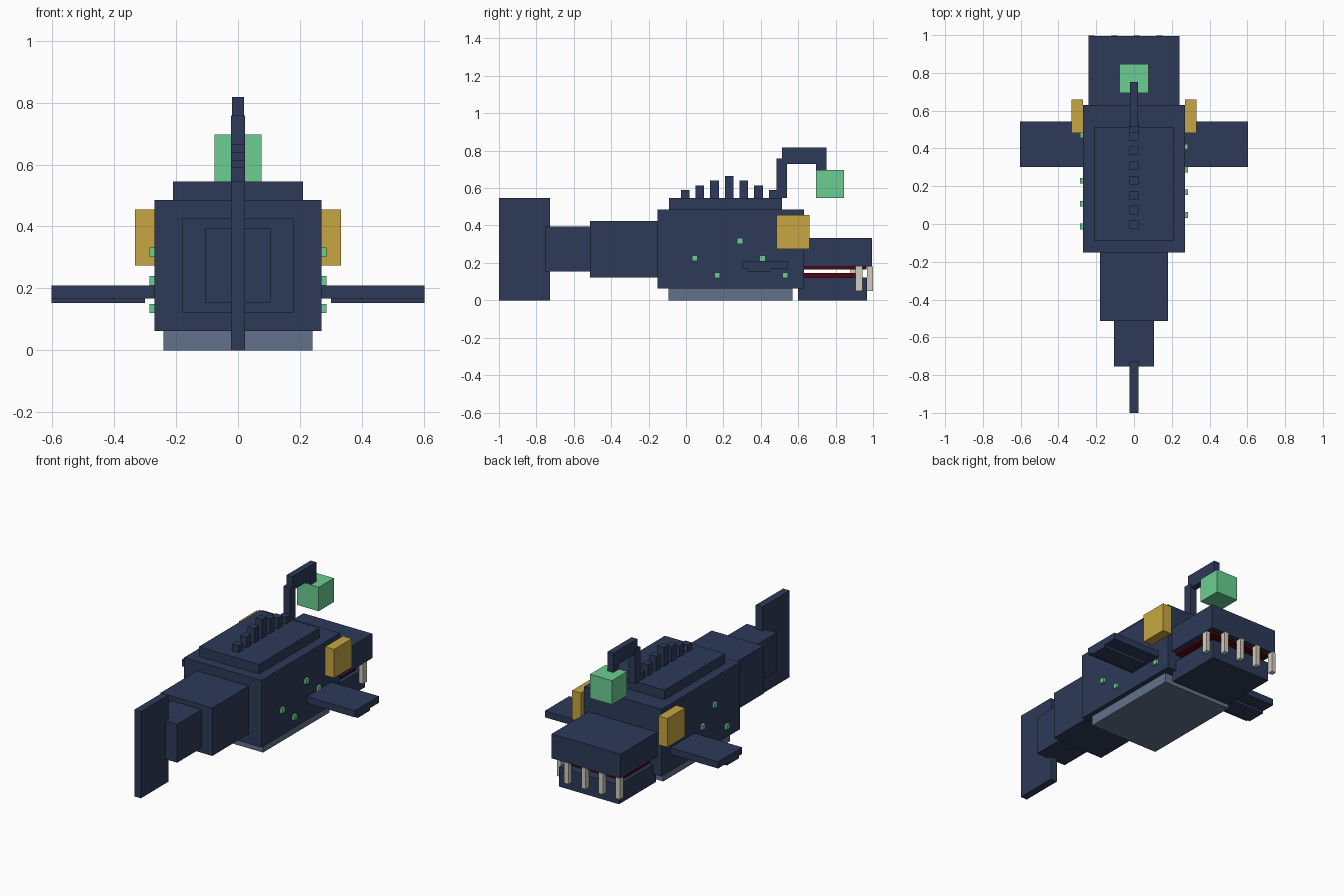
import bpy
import bmesh

cube = bpy.data.objects.get("Cube")
if cube:
    bpy.data.objects.remove(cube, do_unlink=True)


def material(name, rgb):
    m = bpy.data.materials.new(name)
    m.use_nodes = True
    colour = (*rgb, 1.0)
    m.diffuse_color = colour
    bsdf = next(n for n in m.node_tree.nodes if n.type == 'BSDF_PRINCIPLED')
    bsdf.inputs["Base Color"].default_value = colour
    bsdf.inputs["Roughness"].default_value = 0.8
    return m


navy = material("navy_skin", (0.026, 0.042, 0.098))
slate = material("slate_belly", (0.122, 0.168, 0.254))
green = material("glow_green", (0.145, 0.617, 0.287))
amber = material("amber_eye", (0.565, 0.381, 0.054))
red = material("dark_red_mouth", (0.075, 0.002, 0.005))
ivory = material("ivory_teeth", (0.64, 0.61, 0.515))


def boxes(name, mat, *ranges):
    """One object made of boxes, each given as (x0, x1, y0, y1, z0, z1)."""
    bm = bmesh.new()
    for r in ranges:
        lo, hi = r[0::2], r[1::2]
        made = bmesh.ops.create_cube(bm, size=1.0)
        for v in made["verts"]:
            v.co = [hi[i] if v.co[i] > 0 else lo[i] for i in range(3)]
    mesh = bpy.data.meshes.new(name)
    bm.to_mesh(mesh)
    bm.free()
    mesh.materials.append(mat)
    obj = bpy.data.objects.new(name, mesh)
    bpy.context.collection.objects.link(obj)
    return obj


def block(name, mat, half, y0, y1, z0, z1):
    """A box centred on x = 0."""
    return boxes(name, mat, (-half, half, y0, y1, z0, z1))


def side(sign, x0, x1, *rest):
    """Box range on the left (+1) or right (-1) side."""
    a, b = sorted((sign * x0, sign * x1))
    return (a, b, *rest)


# Body and tail
block("body", navy, 0.27, -0.152, 0.63, 0.062, 0.485)
block("belly_plate", slate, 0.24, -0.093, 0.57, 0.0, 0.062)
block("back_plate", navy, 0.21, -0.09, 0.513, 0.485, 0.546)
block("tail_base", navy, 0.18, -0.513, -0.152, 0.123, 0.425)
block("tail_tip", navy, 0.105, -0.755, -0.513, 0.153, 0.395)
block("tail_fin", navy, 0.023, -1.0, -0.727, 0.0, 0.546)

# Row of spines, tallest in the middle
spines = []
for i in range(7):
    y = -0.004 + 0.0783 * i
    spines.append((-0.023, 0.023, y - 0.023, y + 0.023,
                   0.54, 0.665 - 0.025 * abs(i - 3)))
boxes("back_spines", navy, *spines)

# Lure on its bent stalk
boxes("lure_stalk", navy,
      (-0.023, 0.023, 0.485, 0.54, 0.546, 0.758),
      (-0.02, 0.02, 0.513, 0.752, 0.73, 0.818),
      (-0.02, 0.02, 0.695, 0.752, 0.66, 0.73))
block("lure_bulb", green, 0.076, 0.694, 0.846, 0.546, 0.697)

# Jaws and mouth lining
block("upper_jaw", navy, 0.24, 0.63, 0.995, 0.18, 0.334)
block("lower_jaw", navy, 0.21, 0.60, 0.967, 0.0, 0.122)
block("mouth_roof", red, 0.21, 0.63, 0.965, 0.166, 0.18)
block("mouth_floor", red, 0.185, 0.63, 0.91, 0.122, 0.146)

# Teeth: hanging front row, one side fang, two rising from the lower jaw
teeth = [(x - 0.015, x + 0.015, 0.967, 1.0, 0.05, 0.182)
         for x in (-0.225, -0.105, 0.015, 0.135)]
teeth.append((0.211, 0.238, 0.905, 0.943, 0.05, 0.182))
boxes("upper_teeth", ivory, *teeth)
boxes("lower_teeth", ivory,
      *[(x - 0.015, x + 0.015, 0.88, 0.91, 0.12, 0.25) for x in (-0.08, 0.05)])

# Eyes and pectoral fins
for s, label in ((1, "left"), (-1, "right")):
    boxes(label + "_eye", amber, side(s, 0.27, 0.332, 0.483, 0.66, 0.274, 0.455))
    boxes(label + "_fin", navy,
          side(s, 0.265, 0.603, 0.302, 0.542, 0.168, 0.21),
          side(s, 0.30, 0.603, 0.332, 0.453, 0.153, 0.17))

# Glowing spots alternate between the flanks and climb in steps of three
heights = (0.135, 0.225, 0.317)
spots = []
for i in range(10):
    y, z = -0.013 + 0.0603 * i, heights[i % 3]
    spots.append(side(1 if i % 2 else -1, 0.255, 0.286,
                      y - 0.015, y + 0.015, z - 0.015, z + 0.015))
boxes("glow_spots", green, *spots)
